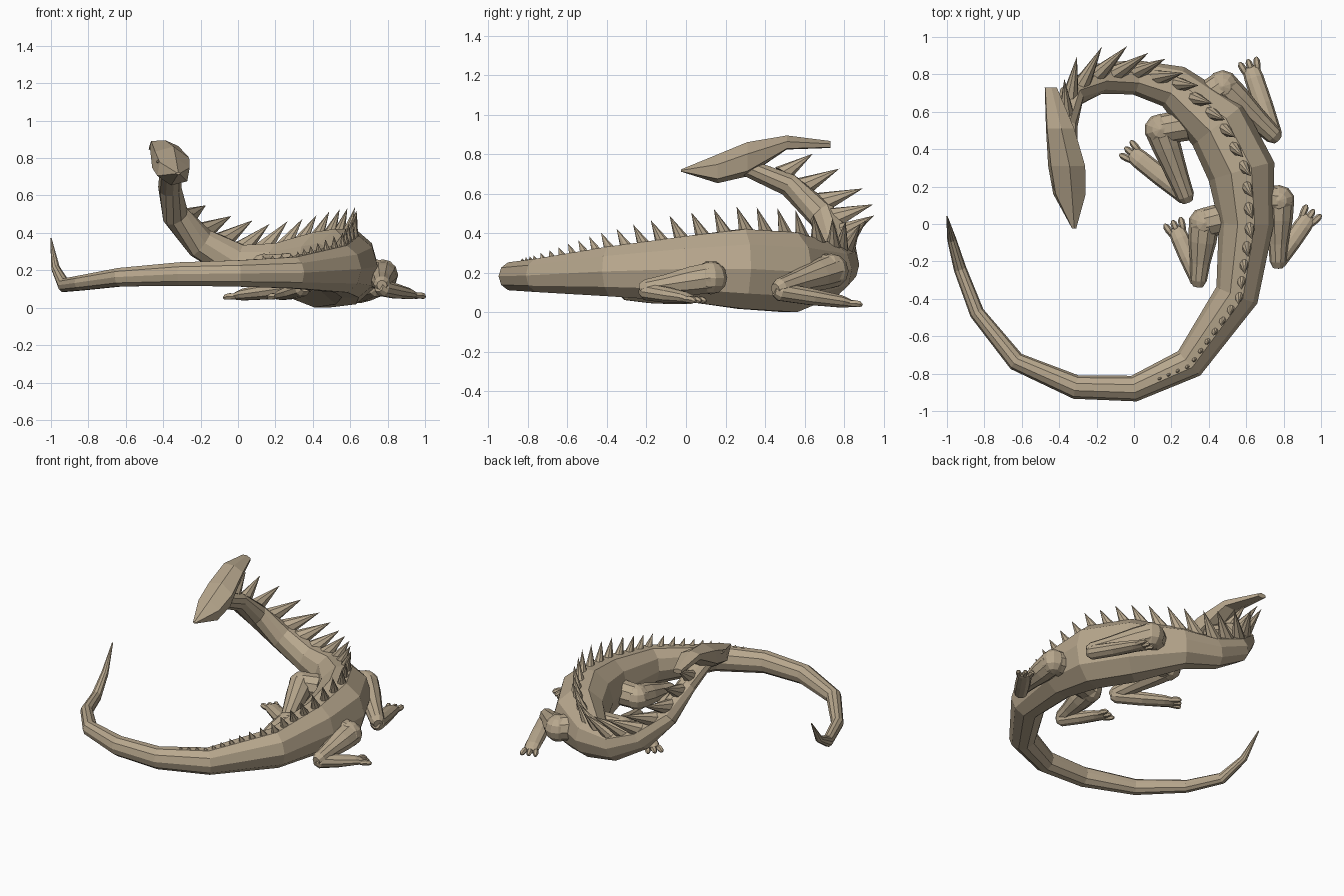
import bpy, bmesh, math
from mathutils import Vector as V, Matrix

if "Cube" in bpy.data.objects:
    bpy.data.objects.remove(bpy.data.objects["Cube"])

UP = V((0, 0, 1))
HIDE = bpy.data.materials.new("tan_hide")
HIDE.diffuse_color = (0.48, 0.39, 0.27, 1)
HIDE.use_nodes = True
HIDE.node_tree.nodes["Principled BSDF"].inputs["Base Color"].default_value = HIDE.diffuse_color


def frame(tangent):
    side = tangent.cross(UP).normalized()
    return side, side.cross(tangent).normalized()


def path_tangents(pts):
    out = []
    for i in range(len(pts)):
        a, b = pts[max(i - 1, 0)], pts[min(i + 1, len(pts) - 1)]
        out.append((b - a).normalized())
    return out


def loft(bm, rings, n, fixed=None, start=0.0):
    """Skin elliptical rings (x, y, z, half width, half height) along a path."""
    pts = [V(r[:3]) for r in rings]
    loops = []
    for r, p, t in zip(rings, pts, path_tangents(pts)):
        s, u = fixed or frame(t)
        loops.append([bm.verts.new(p + s * (r[3] * math.cos(a)) + u * (r[4] * math.sin(a)))
                      for a in (start + math.tau * k / n for k in range(n))])
    for a, b in zip(loops, loops[1:]):
        for k in range(n):
            bm.faces.new((a[k], a[(k + 1) % n], b[(k + 1) % n], b[k]))
    bm.faces.new(loops[0][::-1])
    bm.faces.new(loops[-1])


def finish(name, bm):
    bmesh.ops.recalc_face_normals(bm, faces=bm.faces)
    me = bpy.data.meshes.new(name)
    bm.to_mesh(me)
    bm.free()
    me.materials.append(HIDE)
    ob = bpy.data.objects.new(name, me)
    bpy.context.collection.objects.link(ob)
    return ob


# Spine, tail tip to head: x, y, z, half width, half height, spike length, spike roll outward
SPINE = [
    (-1.00, 0.04, 0.37, .004, .004, 0, 0),
    (-0.975, -0.08, 0.21, .024, .024, 0, 0),
    (-0.93, -0.24, 0.12, .034, .038, 0, 0),
    (-0.84, -0.475, 0.132, .040, .042, 0, 0),
    (-0.63, -0.735, 0.163, .050, .052, 0, 0),
    (-0.31, -0.872, 0.18, .064, .066, 0, 0),
    (0.00, -0.88, 0.183, .070, .074, 0, .1),
    (0.295, -0.745, 0.187, .088, .088, .02, .15),
    (0.55, -0.38, 0.207, .118, .132, .09, .15),
    (0.60, 0.00, 0.22, .147, .174, .14, .15),
    (0.575, 0.28, 0.22, .182, .212, .15, .15),
    (0.45, 0.53, 0.203, .175, .212, .16, .15),
    (0.21, 0.735, 0.217, .120, .135, .18, .3),
    (0.00, 0.785, 0.24, .092, .105, .21, .45),
    (-0.20, 0.775, 0.345, .084, .086, .23, .45),
    (-0.335, 0.685, 0.495, .070, .075, .22, .35),
    (-0.365, 0.52, 0.645, .062, .060, .19, .2),
    (-0.36, 0.28, 0.745, .058, .045, .15, 0),
]
bm = bmesh.new()
loft(bm, SPINE, 10)
finish("body_neck_and_tail", bm)

# Row of back-swept spikes along the spine
bm = bmesh.new()
pts = [V(r[:3]) for r in SPINE]
tans = path_tangents(pts)
next_at, travelled = 0.15, 0.0
for i in range(6, len(SPINE) - 1):
    seg = (pts[i + 1] - pts[i]).length
    while next_at < travelled + seg:
        f = (next_at - travelled) / seg
        if i == len(SPINE) - 2 and f > 0.45:
            break
        mix = lambda c: SPINE[i][c] * (1 - f) + SPINE[i + 1][c] * f
        t = tans[i].lerp(tans[i + 1], f).normalized()
        side, up = frame(t)
        size, ang = mix(5), mix(6)
        base = pts[i].lerp(pts[i + 1], f) + (up * mix(4) * math.cos(ang) + side * mix(3) * math.sin(ang)) * 0.88
        up, side = up * math.cos(ang) + side * math.sin(ang), side * math.cos(ang) - up * math.sin(ang)
        tip = base + up * (size * 0.80 + 0.012) - t * (size * 0.45)
        long, wide = 0.014 + size * 0.20, 0.010 + size * 0.14
        ring = [bm.verts.new(base + t * (long * math.cos(a)) + side * (wide * math.sin(a)))
                for a in (math.tau * k / 8 for k in range(8))]
        top = bm.verts.new(tip)
        for k in range(8):
            bm.faces.new((ring[k], ring[(k + 1) % 8], top))
        bm.faces.new(ring[::-1])
        next_at += 0.048 + 0.40 * min(size, 0.18)
    travelled += seg
finish("back_spikes", bm)

# Angular six-sided head sweeping back into a crest
roll = 0.18
head_frame = (V((math.cos(roll), 0, -math.sin(roll))), V((math.sin(roll), 0, math.cos(roll))))
bm = bmesh.new()
loft(bm, [
    (-0.32, -0.025, 0.718, .012, .006),
    (-0.345, 0.16, 0.727, .094, .074),
    (-0.36, 0.31, 0.775, .107, .088),
    (-0.395, 0.51, 0.860, .085, .036),
    (-0.445, 0.73, 0.850, .036, .018),
], 6, head_frame, math.pi / 2)
finish("head", bm)

# Slit eyes
bm = bmesh.new()
for x, z in ((-0.425, 0.782), (-0.283, 0.768)):
    loft(bm, [(x, 0.18, z - .006, .002, .002), (x, 0.22, z, .014, .010),
              (x, 0.265, z + .008, .002, .002)], 6)
finish("eyes", bm)


def ball(bm, centre, radius):
    bmesh.ops.create_uvsphere(bm, u_segments=10, v_segments=6, radius=radius,
                              matrix=Matrix.Translation(centre))


def leg(name, root, joint, knee, ankle, r_top, r_low):
    """Splayed leg: bulging upper limb, folded lower limb, foot with three toes."""
    root, joint, knee, ankle = map(V, (root, joint, knee, ankle))
    bm = bmesh.new()
    ring = lambda p, w, h=None: (*p, w, h or w)
    # Upper limb with rounded shoulder
    d = (knee - joint).normalized()
    loft(bm, [ring(root, r_top), ring(joint, r_top * 0.95)], 10)
    ball(bm, joint, r_top)
    loft(bm, [ring(joint, r_top * 0.97), ring(joint + d * 0.10, r_top * 0.90),
              ring(joint.lerp(knee, 0.7), r_low * 1.2), ring(knee, r_low),
              ring(knee + d * 0.035, r_low * 0.6)], 10)
    # Lower limb
    d = (ankle - knee).normalized()
    low = knee - UP * 0.02
    loft(bm, [ring(low - d * 0.03, r_low * 0.6), ring(low, r_low),
              ring(low.lerp(ankle, 0.5), r_low * 1.1, r_low * 0.9), ring(ankle - d * 0.03, r_low * 1.08, r_low * 0.68),
              ring(ankle + d * 0.01, r_low * 1.0, r_low * 0.5), ring(ankle + d * 0.03, r_low * 0.7, r_low * 0.35)], 10)
    # Toes
    flat = V((d.x, d.y, 0)).normalized()
    side = flat.cross(UP)
    for k in (-1, 0, 1):
        td = (flat + side * (0.2 * k)).normalized()
        p = ankle + side * (0.032 * k) - UP * 0.004
        loft(bm, [ring(p, .015), ring(p + td * 0.035, .019), ring(p + td * 0.060 - UP * .004, .017),
                  ring(p + td * 0.074 - UP * .010, .008)], 6)
    finish(name, bm)


leg("outer_front_leg", (0.37, 0.66, 0.22), (0.475, 0.735, 0.21), (0.745, 0.475, 0.125), (0.632, 0.808, 0.05), .088, .048)
leg("inner_front_leg", (0.28, 0.53, 0.21), (0.14, 0.505, 0.205), (0.275, 0.15, 0.125), (0.01, 0.362, 0.065), .085, .048)
leg("outer_hind_leg", (0.66, 0.13, 0.19), (0.775, 0.125, 0.175), (0.77, -0.20, 0.125), (0.92, 0.015, 0.070), .084, .045)
leg("inner_hind_leg", (0.48, 0.03, 0.19), (0.375, 0.005, 0.175), (0.345, -0.30, 0.125), (0.235, -0.05, 0.065), .084, .045)
